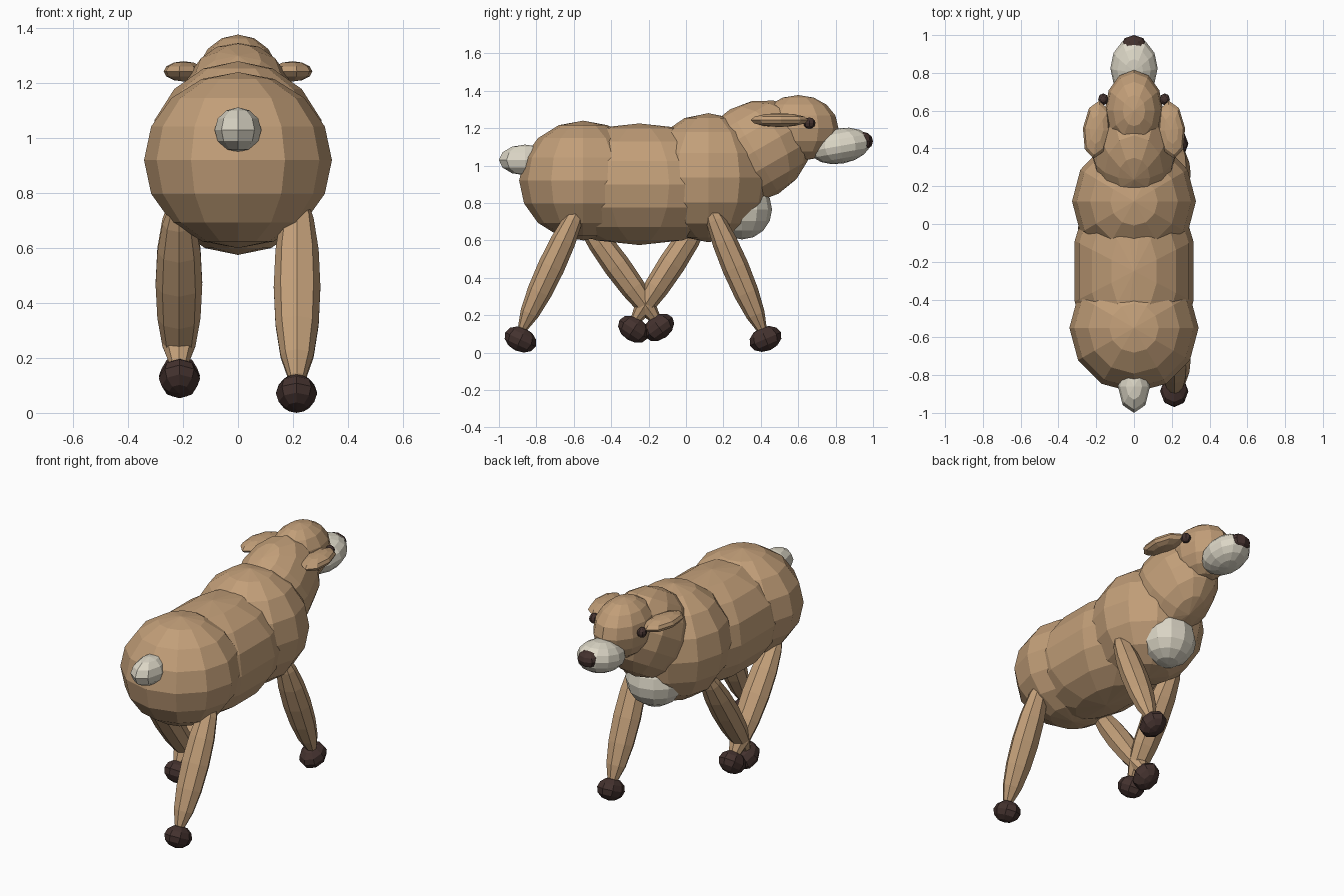
import bpy, bmesh, math
from mathutils import Matrix, Vector

if "Cube" in bpy.data.objects:
    bpy.data.objects.remove(bpy.data.objects["Cube"])


def material(name, rgb):
    m = bpy.data.materials.new(name)
    m.diffuse_color = (*rgb, 1)
    m.use_nodes = True
    m.node_tree.nodes["Principled BSDF"].inputs["Base Color"].default_value = m.diffuse_color
    return m


TAN = material("tan_fur", (0.54, 0.345, 0.19))
PALE = material("pale_fur", (0.72, 0.68, 0.57))
DARK = material("dark_brown", (0.058, 0.032, 0.028))


def ellipsoid(name, mat, centre, radii, tilt=0, yaw=0, seg=12, rings=8, spin=0):
    """Faceted ellipsoid: spin turns the facets, tilt pitches it, yaw turns it."""
    bm = bmesh.new()
    bmesh.ops.create_uvsphere(bm, u_segments=seg, v_segments=rings, radius=1)
    rad = math.radians
    bm.transform(Matrix.Translation(Vector(centre))
                 @ Matrix.Rotation(rad(yaw), 4, 'Z')
                 @ Matrix.Rotation(rad(tilt), 4, 'X')
                 @ Matrix.Diagonal((*radii, 1))
                 @ Matrix.Rotation(rad(spin), 4, 'Z'))
    mesh = bpy.data.meshes.new(name)
    bm.to_mesh(mesh)
    bm.free()
    mesh.materials.append(mat)
    ob = bpy.data.objects.new(name, mesh)
    bpy.context.collection.objects.link(ob)
    return ob


# Body
ellipsoid("rump", TAN, (0, -0.55, 0.92), (0.342, 0.342, 0.32))
ellipsoid("belly", TAN, (0, -0.25, 0.90), (0.325, 0.62, 0.325), spin=15)
ellipsoid("chest", TAN, (0, 0.12, 0.935), (0.328, 0.335, 0.345))
ellipsoid("chest_patch", PALE, (0, 0.30, 0.765), (0.17, 0.16, 0.16))
ellipsoid("tail", PALE, (0, -0.86, 1.03), (0.085, 0.14, 0.082), seg=8, rings=6)

# Neck and head
ellipsoid("neck", TAN, (0, 0.365, 1.075), (0.22, 0.32, 0.26), tilt=30)
ellipsoid("head", TAN, (0, 0.60, 1.20), (0.155, 0.215, 0.177))
ellipsoid("muzzle", PALE, (0, 0.825, 1.105), (0.125, 0.165, 0.095), tilt=10)
ellipsoid("nose", DARK, (0, 0.945, 1.13), (0.07, 0.055, 0.05), seg=8, rings=6)

# Ears and eyes on both sides
for side, s in (("left", -1), ("right", 1)):
    ellipsoid(side + "_ear", TAN, (s * 0.198, 0.50, 1.243), (0.073, 0.155, 0.037),
              yaw=s * 6, seg=8, rings=6)
    ellipsoid(side + "_eye", DARK, (s * 0.163, 0.66, 1.227), (0.027, 0.032, 0.03),
              seg=8, rings=6)

# Legs in mid-stride: name, side, leg centre (y, z), hoof centre (y, z), tilt
LEGS = (
    ("rear_right", 1, (-0.72, 0.46), (-0.885, 0.070), -25),
    ("front_right", 1, (0.265, 0.455), (0.425, 0.073), 23),
    ("rear_left", -1, (-0.37, 0.465), (-0.145, 0.135), 36),
    ("front_left", -1, (-0.075, 0.475), (-0.280, 0.125), -33),
)
for name, s, leg, hoof, tilt in LEGS:
    ellipsoid(name + "_leg", TAN, (s * 0.215, *leg), (0.085, 0.072, 0.39),
              tilt=tilt, seg=8)
    ellipsoid(name + "_hoof", DARK, (s * 0.213, *hoof), (0.075, 0.09, 0.065),
              tilt=tilt, seg=8, rings=6)
